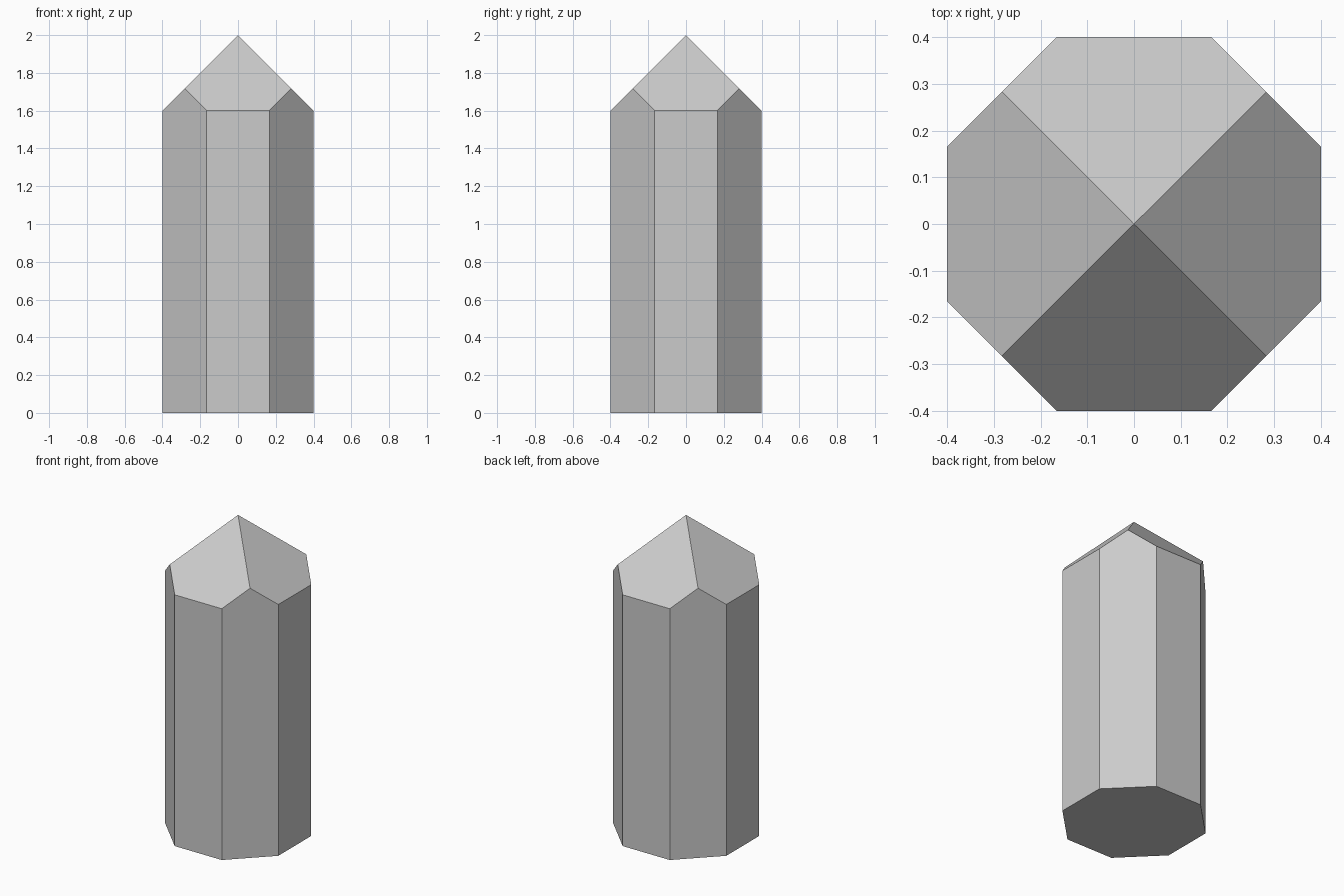
import bpy
import bmesh
import math
from mathutils import Matrix

if "Cube" in bpy.data.objects:
    bpy.data.objects.remove(bpy.data.objects["Cube"])

R = 0.4                                   # centre to flat side
H = R * math.tan(math.pi / 8)             # half width of one side
D = R / math.sqrt(2)                      # middle of a diagonal side
TOP = 2.0                                 # tip; the roof slopes at 45 degrees

bm = bmesh.new()
apex = bm.verts.new((0, 0, TOP))

# One quarter: a side's two corners (bottom and top) and the raised diagonal point
profile = [(R, -H, 0), (R, H, 0), (R, -H, TOP - R), (R, H, TOP - R), (D, D, TOP - D)]
quarters = []
for k in range(4):
    turn = Matrix.Rotation(k * math.pi / 2, 3, 'Z')
    vs = [bm.verts.new(p) for p in profile]
    bmesh.ops.rotate(bm, verts=vs, cent=(0, 0, 0), matrix=turn)
    quarters.append(vs)

for k, (a0, b0, a1, b1, peak) in enumerate(quarters):
    nxt = quarters[(k + 1) % 4]
    bm.faces.new((a0, b0, b1, a1))                       # straight side
    bm.faces.new((b0, nxt[0], nxt[2], peak, b1))         # diagonal side
    bm.faces.new((a1, b1, peak, apex, quarters[k - 1][4]))  # roof facet

# Base
bm.faces.new([v for q in reversed(quarters) for v in (q[1], q[0])])
bmesh.ops.recalc_face_normals(bm, faces=bm.faces)

mesh = bpy.data.meshes.new("pointed_post")
bm.to_mesh(mesh)
bm.free()
bpy.context.collection.objects.link(bpy.data.objects.new("pointed_post", mesh))
